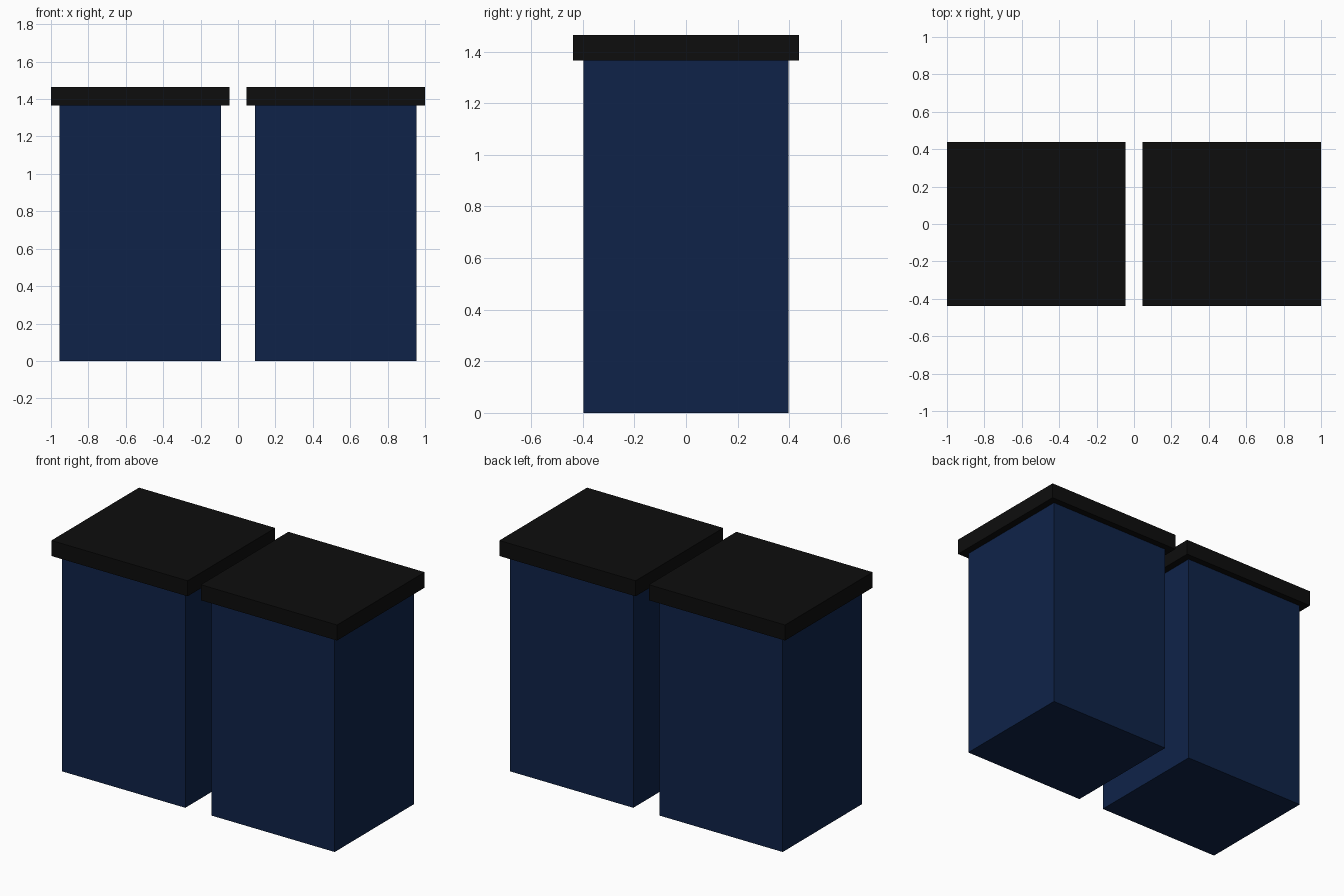
import bpy

if "Cube" in bpy.data.objects:
    bpy.data.objects.remove(bpy.data.objects["Cube"])


def material(name, color):
    m = bpy.data.materials.new(name)
    m.diffuse_color = (*color, 1.0)
    m.use_nodes = True
    m.node_tree.nodes["Principled BSDF"].inputs["Base Color"].default_value = m.diffuse_color
    return m


navy = material("navy_blue", (0.0046, 0.0165, 0.066))
black = material("black", (0.004, 0.004, 0.004))


def box(name, center_x, size_x, size_y, z0, z1, mat):
    bpy.ops.mesh.primitive_cube_add(size=1, location=(center_x, 0, (z0 + z1) / 2))
    o = bpy.context.object
    o.name = name
    o.scale = (size_x, size_y, z1 - z0)
    bpy.ops.object.transform_apply(location=False, rotation=False, scale=True)
    o.data.materials.append(mat)
    return o


# Two matching cabinets, each a tall body with an overhanging slab top
for side, s in (("left", -1), ("right", 1)):
    x = s * 0.523
    box(side + "_cabinet_body", x, 0.864, 0.794, 0.0, 1.366, navy)
    box(side + "_slab_top", x, 0.954, 0.876, 1.366, 1.464, black)
